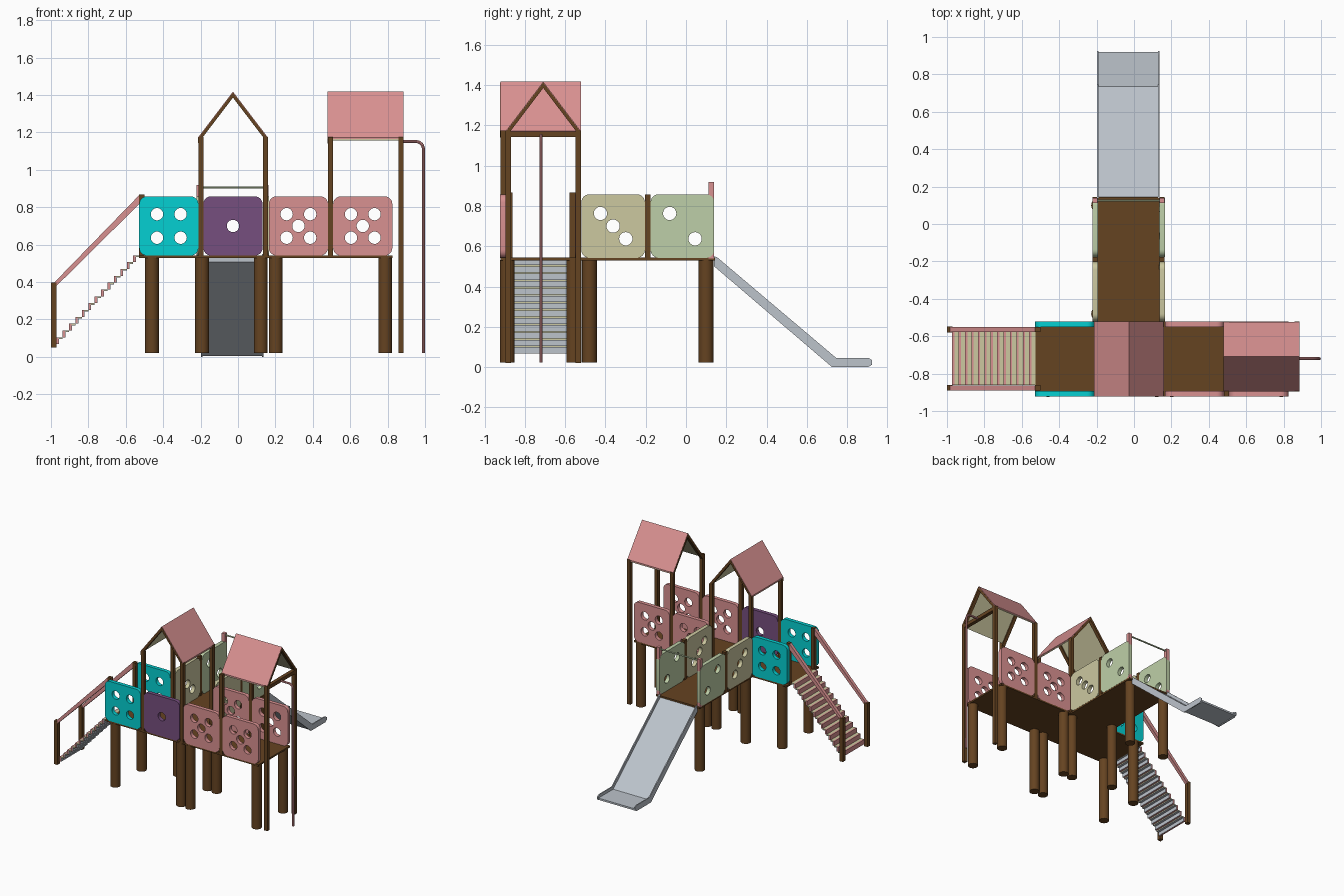
import bpy, bmesh
from math import sin, cos, pi
from mathutils import Matrix, Vector

old = bpy.data.objects.get("Cube")
if old:
    bpy.data.objects.remove(old, do_unlink=True)


def material(name, *srgb):
    lin = [(c / 255 / 12.92) if c < 11 else ((c / 255 + 0.055) / 1.055) ** 2.4 for c in srgb]
    m = bpy.data.materials.new(name)
    m.use_nodes = True
    m.diffuse_color = (*lin, 1)
    m.node_tree.nodes["Principled BSDF"].inputs["Base Color"].default_value = (*lin, 1)
    return m


BROWN = material("brown wood", 101, 67, 33)
PINK = material("pink", 217, 145, 145)
TEAL = material("teal", 5, 208, 210)
PURPLE = material("purple", 118, 78, 126)
BEIGE = material("beige", 204, 200, 160)
GREEN = material("pale green", 190, 207, 168)
GREY = material("light grey", 188, 195, 203)


def finish(name, bm, mat, smooth=False):
    me = bpy.data.meshes.new(name)
    bm.to_mesh(me)
    bm.free()
    me.materials.append(mat)
    ob = bpy.data.objects.new(name, me)
    bpy.context.collection.objects.link(ob)
    if smooth:
        select(ob)
        bpy.ops.object.shade_smooth_by_angle()
    return ob


def select(ob):
    bpy.ops.object.select_all(action="DESELECT")
    ob.select_set(True)
    bpy.context.view_layer.objects.active = ob


def box(name, x, y, z, mat):
    """Box given by its (low, high) range on each axis."""
    bm = bmesh.new()
    mid = Vector([(r[0] + r[1]) / 2 for r in (x, y, z)])
    size = [r[1] - r[0] for r in (x, y, z)]
    bmesh.ops.create_cube(bm, size=1, matrix=Matrix.Translation(mid) @ Matrix.Diagonal((*size, 1)))
    return finish(name, bm, mat)


def post(name, x, y, z0, z1, mat=BROWN, w=0.014):
    return box(name, (x - w, x + w), (y - w, y + w), (z0, z1), mat)


def leg(name, x, y):
    bm = bmesh.new()
    bmesh.ops.create_cone(bm, cap_ends=True, segments=20, radius1=0.037, radius2=0.037,
                          depth=0.51, matrix=Matrix.Translation((x, y, 0.277)))
    return finish(name, bm, BROWN, True)


def plate(name, outlines, axis, at, thick, mat):
    """Flat filled outline (inner outlines are holes), standing across the x or y axis."""
    cu = bpy.data.curves.new(name, "CURVE")
    cu.dimensions, cu.fill_mode, cu.extrude = "2D", "BOTH", thick / 2
    for pts in outlines:
        sp = cu.splines.new("POLY")
        sp.points.add(len(pts) - 1)
        for p, (u, v) in zip(sp.points, pts):
            p.co = (u, v, 0, 1)
        sp.use_cyclic_u = True
    ob = bpy.data.objects.new(name, cu)
    bpy.context.collection.objects.link(ob)
    if axis == "y":
        ob.matrix_world = Matrix(((1, 0, 0, 0), (0, 0, -1, at), (0, 1, 0, 0), (0, 0, 0, 1)))
    else:
        ob.matrix_world = Matrix(((0, 0, 1, at), (1, 0, 0, 0), (0, 1, 0, 0), (0, 0, 0, 1)))
    cu.materials.append(mat)
    select(ob)
    bpy.ops.object.convert(target="MESH")
    bpy.ops.object.shade_smooth_by_angle()
    return ob


def arc(u, v, r, a0, a1, n):
    return [(u + r * cos(a0 + (a1 - a0) * i / n), v + r * sin(a0 + (a1 - a0) * i / n)) for i in range(n)]


def tube(name, pts, r, mat):
    cu = bpy.data.curves.new(name, "CURVE")
    cu.dimensions, cu.bevel_depth, cu.bevel_resolution, cu.use_fill_caps = "3D", r, 2, True
    sp = cu.splines.new("POLY")
    sp.points.add(len(pts) - 1)
    for p, co in zip(sp.points, pts):
        p.co = (*co, 1)
    ob = bpy.data.objects.new(name, cu)
    bpy.context.collection.objects.link(ob)
    cu.materials.append(mat)
    select(ob)
    bpy.ops.object.convert(target="MESH")
    bpy.ops.object.shade_smooth_by_angle()


# Railing panels with dice-like holes
DICE = {1: [(0, 0)], 2: [(-1, 1), (1, -1)], 3: [(-1, 1), (0, 0), (1, -1)],
        4: [(-1, 1), (1, 1), (-1, -1), (1, -1)],
        5: [(-1, 1), (1, 1), (0, 0), (-1, -1), (1, -1)]}


def panel(name, u, axis, at, holes, mat):
    h, r, zc = 0.158, 0.04, 0.7
    outline = []
    for i, (su, sv) in enumerate([(1, 1), (-1, 1), (-1, -1), (1, -1)]):
        outline += arc(u + su * (h - r), zc + sv * (h - r), r, i * pi / 2, (i + 1) * pi / 2, 6)
        outline.append((u + (su if i % 2 else 0) * h + (0 if i % 2 else su * (h - r)),
                        zc + (sv * h if i % 2 == 0 else sv * (h - r))))
    # the corner end points above are replaced by exact arc ends
    outline = []
    for i, (su, sv) in enumerate([(1, 1), (-1, 1), (-1, -1), (1, -1)]):
        cu, cv = u + su * (h - r), zc + sv * (h - r)
        outline += [(cu + r * cos((i + k / 6) * pi / 2), cv + r * sin((i + k / 6) * pi / 2)) for k in range(7)]
    rings = [arc(u + a * 0.063, zc + b * 0.063, 0.033, 0, 2 * pi, 24) for a, b in DICE[holes]]
    plate(name, [outline] + rings, axis, at, 0.03, mat)


FRONT, BACK = -0.908, -0.536
for side, y in (("front", FRONT), ("back", BACK)):
    panel(side + "_teal_panel", -0.37, "y", y, 4, TEAL)
    panel(side + "_inner_pink_panel", 0.323, "y", y, 5, PINK)
    panel(side + "_outer_pink_panel", 0.667, "y", y, 5, PINK)
panel("front_purple_panel", -0.027, "y", FRONT, 1, PURPLE)
for side, x in (("left", 0.15), ("right", -0.208)):
    panel(side + "_beige_panel", -0.362, "x", x, 3, BEIGE)
    panel(side + "_green_panel", -0.018, "x", x, 2, GREEN)
    post(side + "_arm_post", x, -0.19, 0.54, 0.858)
    post(side + "_gate_post", x, 0.125, 0.54, 0.92, PINK)
tube("gate_bar", [(-0.208, 0.125, 0.905), (0.15, 0.125, 0.905)], 0.006, GREEN)

# Decks and their round legs
box("main_deck", (-0.528, 0.825), (-0.922, -0.521), (0.53, 0.543), BROWN)
box("arm_deck", (-0.222, 0.164), (-0.521, 0.145), (0.53, 0.543), BROWN)
for x in (-0.46, 0.122, 0.202, 0.787):
    leg("front_leg", x, -0.888)
    leg("back_leg", x, -0.557)
for x, y in ((-0.192, -0.48), (-0.192, 0.1), (0.122, 0.1)):
    leg("arm_leg", x, y)


# Gabled roofs: pink shell, beige lining and brown rafters at both ends
def chevron(mid, half, top, thick):
    low = 1.17 - 1.415 + top
    return [(mid - half, low), (mid, top), (mid + half, low),
            (mid + half, low - thick), (mid, top - thick), (mid - half, low - thick)]


def roof(name, mid, half, axis, at, length):
    plate(name + "_roof", [chevron(mid, half, 1.418, 0.008)], axis, at, length, PINK)
    plate(name + "_lining", [chevron(mid, half - 0.003, 1.409, 0.006)], axis, at, length - 0.004, BEIGE)
    for s in (-1, 1):
        plate(name + "_rafters", [chevron(mid, half, 1.413, 0.027)], axis,
              at + s * (length / 2 - 0.012), 0.027, BROWN)


roof("middle", -0.027, 0.187, "y", -0.722, 0.4)
roof("end", -0.709, 0.186, "x", 0.682, 0.405)
for y in (FRONT, BACK):
    for x in (-0.198, 0.147):
        post("middle_tower_post", x, y, 0.54, 1.175)
    post("end_tower_inner_post", 0.494, y, 0.54, 1.175)
for y in (-0.882, BACK):
    post("end_tower_outer_post", 0.872, y, 0.02, 1.175)
box("tie_beam", (0.858, 0.886), (-0.87, -0.55), (1.142, 1.17), BROWN)

# Sliding pole with a bent top
bend = [(x, -0.72, z) for x, z in arc(0.952, 1.112, 0.039, pi / 2, -0.1, 8)]
tube("slide_pole", [(0.872, -0.72, 1.151)] + bend + [(0.991, -0.72, 0.022)], 0.008, PINK)

# Staircase
STEPS, X0, Z0 = 13, -0.972, 0.068
run, rise = 0.446 / STEPS, 0.475 / STEPS
Y = (-0.862, -0.578)
for i in range(STEPS):
    x, z = X0 + i * run, Z0 + i * rise
    box("riser", (x, x + 0.012), Y, (z, z + rise), PINK)
    box("riser_backing", (x + 0.012, x + 0.015), Y, (z, z + rise - 0.008), GREY)
    box("tread", (x + 0.012, x + run), Y, (z + rise - 0.006, z + rise), BEIGE)
    box("tread_backing", (x + 0.012, x + run), Y, (z + rise - 0.009, z + rise - 0.006), GREY)

# Stair posts and sloping handrails
for y in (-0.876, -0.564):
    post("stair_foot_post", -0.985, y, 0.05, 0.397, w=0.015)
    post("stair_head_post", -0.514, y, 0.54, 0.868)
    plate("handrail", [[(-0.985, 0.365), (-0.5, 0.845), (-0.5, 0.868), (-0.525, 0.868), (-0.985, 0.395)]],
          "y", y, 0.026, PINK)

# Slide: sloping bed with a raised rim on each side
bed = [(0.14, 0.53), (0.735, 0.022), (0.92, 0.022), (0.92, 0.008), (0.728, 0.004), (0.14, 0.508)]
rim = [(0.14, 0.55), (0.155, 0.545), (0.745, 0.046), (0.905, 0.046), (0.925, 0.034),
       (0.925, 0.012), (0.905, 0), (0.725, 0), (0.14, 0.5)]
plate("slide_bed", [bed], "x", -0.031, 0.325, GREY)
for x in (-0.194, 0.132):
    plate("slide_rim", [rim], "x", x, 0.008, GREY)
